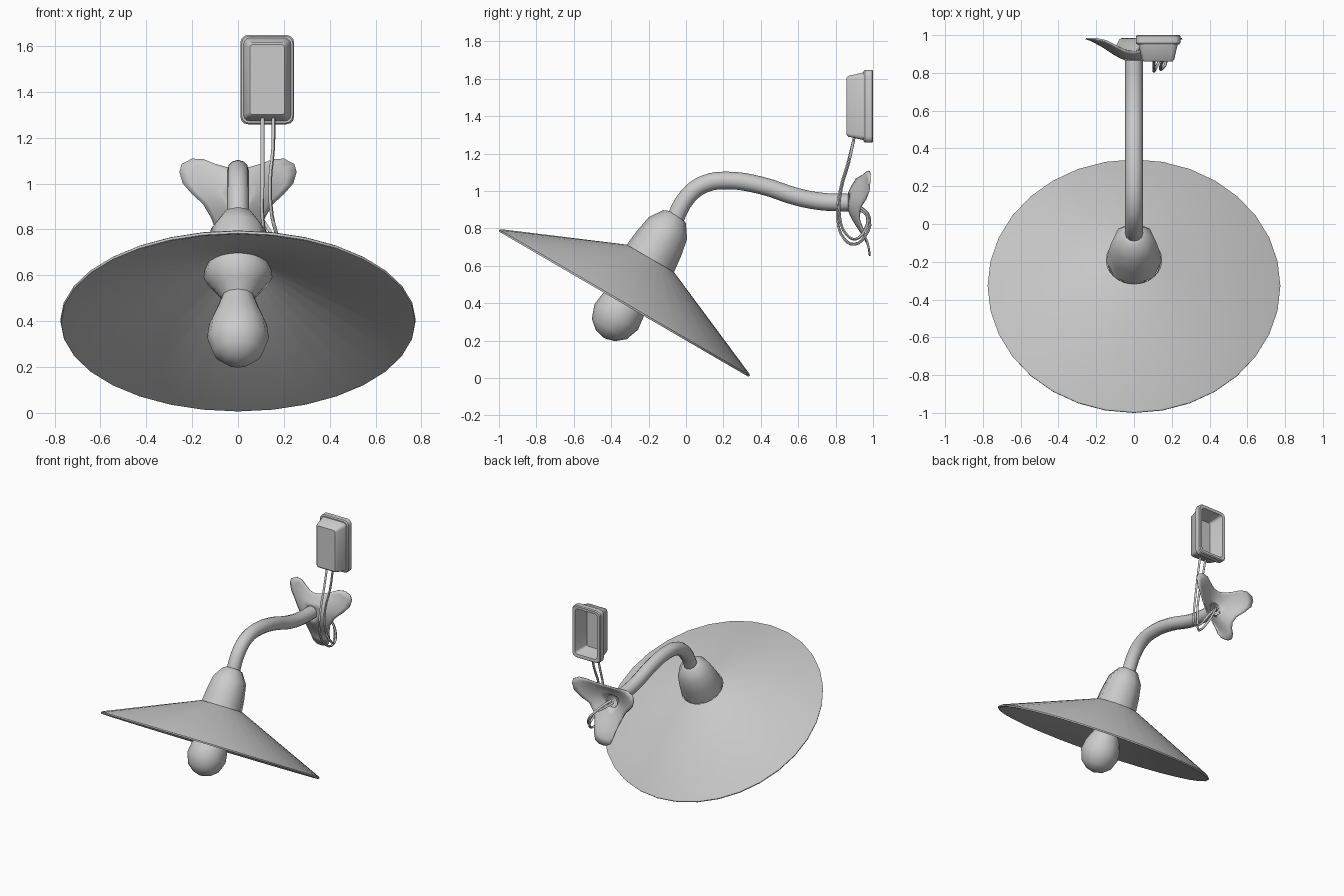
import bpy, math
from math import sin, cos, pi, hypot
from mathutils import Matrix, Vector

cube = bpy.data.objects.get("Cube")
if cube:
    bpy.data.objects.remove(cube, do_unlink=True)

grey = bpy.data.materials.new("light_grey")
grey.use_nodes = True
colour = (0.6, 0.6, 0.6, 1)
grey.diffuse_color = colour
grey.node_tree.nodes["Principled BSDF"].inputs["Base Color"].default_value = colour

# Frame of the tilted lamp head: local z is the lamp axis, origin at the rim centre
AXIS = Vector((0, 0.503, 0.864)).normalized()
SIDE = Vector((1, 0, 0))
HEAD = Matrix((SIDE, AXIS.cross(SIDE), AXIS)).transposed().to_4x4()
HEAD.translation = (0, -0.33, 0.4)


def finish(obj, angle):
    bpy.ops.object.select_all(action="DESELECT")
    obj.select_set(True)
    bpy.context.view_layer.objects.active = obj
    if obj.type == "CURVE":
        bpy.ops.object.convert(target="MESH")
        obj = bpy.context.view_layer.objects.active
    obj.data.materials.clear()
    obj.data.materials.append(grey)
    bpy.ops.object.shade_smooth_by_angle(angle=math.radians(angle))
    return obj


def loft(name, rings, angle=40, cap_start=False, cap_end=False):
    """Skin a list of closed rings that have equal point counts."""
    n = len(rings[0])
    verts = [p for ring in rings for p in ring]
    faces = [(k * n + i, k * n + (i + 1) % n, (k + 1) * n + (i + 1) % n, (k + 1) * n + i)
             for k in range(len(rings) - 1) for i in range(n)]
    if cap_start:
        faces.append(tuple(reversed(range(n))))
    if cap_end:
        faces.append(tuple(range(len(verts) - n, len(verts))))
    mesh = bpy.data.meshes.new(name)
    mesh.from_pydata(verts, [], faces)
    obj = bpy.data.objects.new(name, mesh)
    bpy.context.collection.objects.link(obj)
    return finish(obj, angle)


def lathe(name, profile, sides, angle=40, **caps):
    """Turn (radius, height) points around the lamp axis."""
    rings = [[HEAD @ Vector((r * cos(2 * pi * i / sides), r * sin(2 * pi * i / sides), h))
              for i in range(sides)] for r, h in profile]
    return loft(name, rings, angle, **caps)


def tube(name, points, radius, resolution, steps):
    curve = bpy.data.curves.new(name, "CURVE")
    curve.dimensions = "3D"
    curve.bevel_depth = radius
    curve.bevel_resolution = resolution
    curve.resolution_u = steps
    spline = curve.splines.new("BEZIER")
    spline.bezier_points.add(len(points) - 1)
    for bp, co in zip(spline.bezier_points, points):
        bp.co = co
        bp.handle_left_type = bp.handle_right_type = "AUTO"
    obj = bpy.data.objects.new(name, curve)
    bpy.context.collection.objects.link(obj)
    return finish(obj, 60)


# Lamp head
lathe("shade", [(0.14, 0.262), (0.762, -0.006), (0.772, -0.006), (0.775, 0.004),
                (0.765, 0.012), (0.147, 0.277)], 32)
lathe("cap", [(0.147, 0.27), (0.136, 0.37), (0.118, 0.465), (0.07, 0.535), (0.03, 0.552)],
      8, 60, cap_end=True)
lathe("socket", [(0.068, 0.115), (0.105, 0.165), (0.15, 0.222), (0.143, 0.27)], 12, 50)
lathe("bulb", [(0.012, -0.214), (0.06, -0.2), (0.108, -0.16), (0.135, -0.085), (0.126, -0.015),
               (0.096, 0.055), (0.07, 0.125)], 12, 60, cap_start=True, cap_end=True)

# Curved arm, open at the wall end
arm_path = [(-0.07, 0.83), (0.01, 0.972), (0.1, 1.038), (0.225, 1.056), (0.4, 1.03),
            (0.6, 0.967), (0.74, 0.942), (0.88, 0.938)]
tube("arm", [(0, y, z) for y, z in arm_path], 0.047, 4, 4)

# Three-lobed wall bracket, dished towards the arm
half = [(0.05, 1.07), (0.1, 1.085), (0.15, 1.105), (0.2, 1.108), (0.245, 1.085), (0.255, 1.05),
        (0.24, 1.0), (0.2, 0.955), (0.15, 0.91), (0.115, 0.85), (0.09, 0.78), (0.078, 0.72),
        (0.062, 0.675), (0.03, 0.655)]
outline = [(0, 1.065)] + half + [(0, 0.652)] + [(-x, z) for x, z in reversed(half)]


def bracket_point(x, z, t):
    dx, dz = x, z - 0.94
    reach = hypot(dx, dz)
    r = 0.045 + (reach - 0.045) * t
    y = 0.862 + 0.12 * sin(pi / 2 * min(1, r / 0.28)) ** 2
    return (dx / reach * r, y, 0.94 + dz / reach * r)


bracket = loft("wall_bracket", [[bracket_point(x, z, k / 5) for x, z in outline]
                                for k in range(6)], 60)
thick = bracket.modifiers.new("thickness", "SOLIDIFY")
thick.thickness = 0.008
thick.offset = 0

# Hollow wall box with a lip, open at the back
def rounded_rect(inset, y):
    w, h, r = 0.1175 - inset, 0.195 - inset, max(0.012, 0.034 - inset / 2)
    ring = []
    for quarter, (sx, sz) in enumerate(((1, 1), (-1, 1), (-1, -1), (1, -1))):
        for step in range(4):
            a = (quarter + step / 3) * pi / 2
            ring.append((0.1275 + sx * (w - r) + r * cos(a), y,
                         1.453 + sz * (h - r) + r * sin(a)))
    return ring


box_profile = [(0.045, 0.885), (0.026, 0.998), (0.006, 1.0), (0, 0.994), (0, 0.958),
               (0.006, 0.95), (0.014, 0.95), (0.032, 0.87), (0.042, 0.859)]
loft("wall_box", [rounded_rect(i, y) for i, y in box_profile], 35,
     cap_start=True, cap_end=True)

# Two wires looping from the box, round the bracket, into the arm
tube("wire_a", [(0.107, 0.9, 1.29), (0.107, 0.865, 1.15), (0.107, 0.825, 1.01),
                (0.107, 0.81, 0.85), (0.125, 0.845, 0.745), (0.145, 0.9, 0.715),
                (0.13, 0.955, 0.755), (0.09, 0.983, 0.85), (0.04, 0.93, 0.915),
                (0.01, 0.87, 0.94)], 0.008, 1, 3)
tube("wire_b", [(0.155, 0.9, 1.29), (0.153, 0.87, 1.15), (0.14, 0.83, 1.01),
                (0.148, 0.822, 0.86), (0.17, 0.86, 0.765), (0.165, 0.905, 0.742),
                (0.14, 0.955, 0.79), (0.09, 0.97, 0.86), (0.03, 0.93, 0.9),
                (-0.01, 0.87, 0.93)], 0.008, 1, 3)
